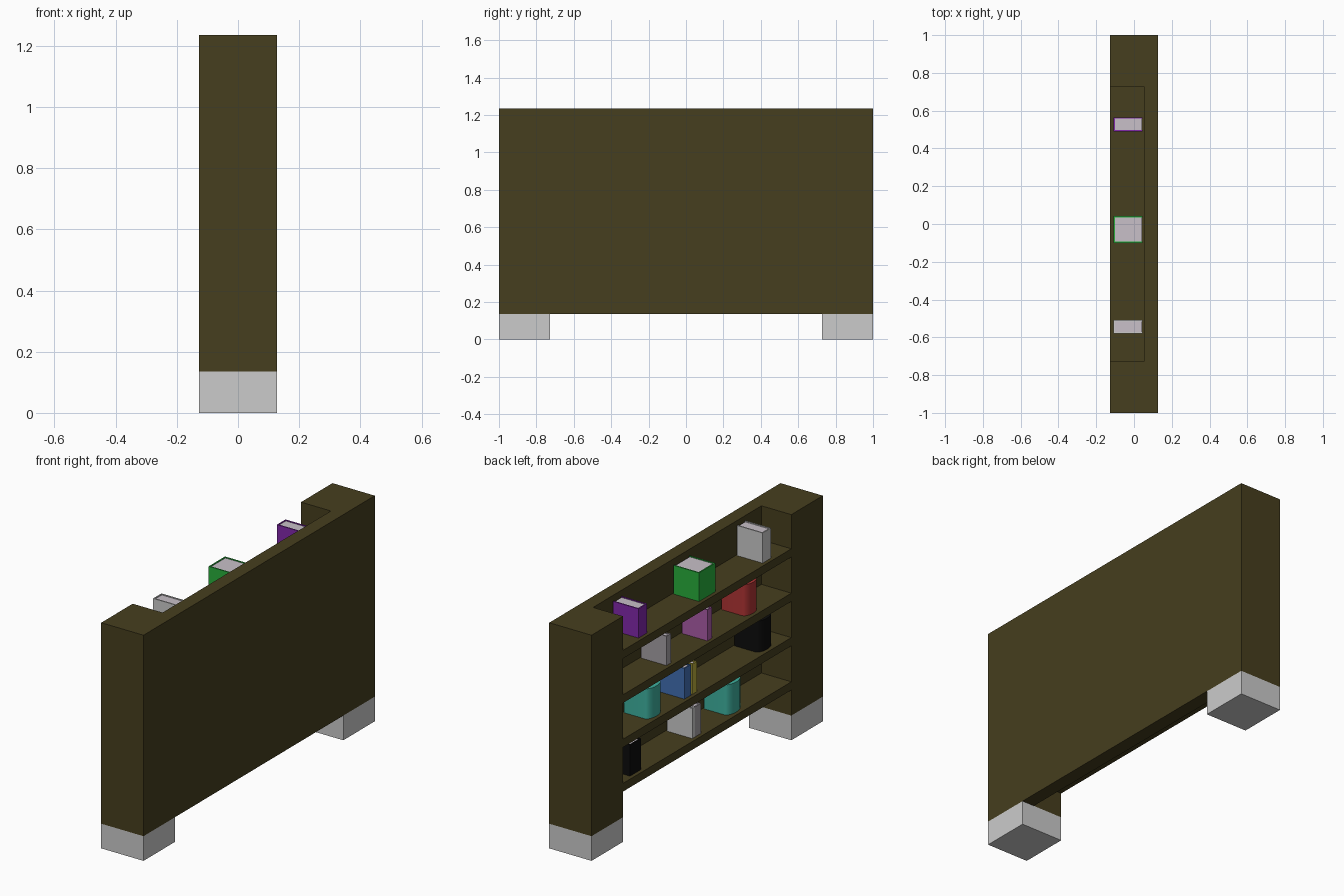
import bpy, bmesh, math

if "Cube" in bpy.data.objects:
    bpy.data.objects.remove(bpy.data.objects["Cube"])

D, POST, FLOOR, TOP = 0.128, 0.728, 0.135, 1.235   # half depth, post inner y, body bottom, body top
PANEL = 0.053                                       # inner face of the back panel


def material(name, rgb):
    """Material from display (sRGB) values 0-255."""
    m = bpy.data.materials.new(name)
    m.diffuse_color = [((c / 255 + 0.055) / 1.055) ** 2.4 for c in rgb] + [1]
    m.use_nodes = True
    m.node_tree.nodes["Principled BSDF"].inputs["Base Color"].default_value = m.diffuse_color
    return m


def prism(name, pts, z0, z1, mat=None):
    """Upright prism: xy outline extruded from z0 to z1."""
    bm = bmesh.new()
    face = bm.faces.new([bm.verts.new((x, y, z0)) for x, y in pts])
    ext = bmesh.ops.extrude_face_region(bm, geom=[face])
    verts = [g for g in ext["geom"] if isinstance(g, bmesh.types.BMVert)]
    bmesh.ops.translate(bm, verts=verts, vec=(0, 0, z1 - z0))
    bmesh.ops.recalc_face_normals(bm, faces=bm.faces)
    me = bpy.data.meshes.new(name)
    bm.to_mesh(me)
    bm.free()
    ob = bpy.data.objects.new(name, me)
    bpy.context.collection.objects.link(ob)
    if mat:
        me.materials.append(mat)
    return ob


def box(name, x0, x1, y0, y1, z0, z1, mat=None):
    return prism(name, [(x0, y0), (x1, y0), (x1, y1), (x0, y1)], z0, z1, mat)


def book(name, y0, y1, z, h, mat, rounded=False):
    """Wrap-around cover with its spine towards -x, plus a recessed page block."""
    front, back, t = -0.108, 0.046, 0.007
    inner = front + t
    if rounded:
        r, mid, half = 0.03, (y0 + y1) / 2, (y1 - y0) / 2
        inner = front + r
        n = 12
        spine = [(front + r - r * math.sin(math.pi * i / n),
                  mid + half * math.cos(math.pi * i / n)) for i in range(n + 1)]
    else:
        spine = [(front, y1), (front, y0)]
    outline = [(back, y1)] + spine + [(back, y0), (back, y0 + t), (inner, y0 + t),
                                      (inner, y1 - t), (back, y1 - t)]
    cover = prism(name + "_cover", outline, z, z + h, mat)
    if rounded:
        bpy.ops.object.select_all(action='DESELECT')
        bpy.context.view_layer.objects.active = cover
        cover.select_set(True)
        bpy.ops.object.shade_smooth_by_angle(angle=math.radians(35))
    box(name + "_pages", inner, back - 0.003, y0 + t, y1 - t, z + 0.004, z + h - 0.004, paper)


wood = material("dark_wood", (70, 62, 30))
paper = material("paper", (200, 192, 200))
purple = material("purple", (130, 40, 172))
green = material("green", (40, 175, 60))
red = material("red", (175, 52, 52))
pink = material("pink", (172, 92, 168))
pale = material("pale", (166, 160, 166))
black = material("black", (12, 12, 12))
blue = material("blue", (66, 112, 180))
yellow = material("yellow", (185, 172, 60))
teal = material("teal", (62, 176, 158))

# Body: two thick posts joined by the back panel
prism("cabinet_body", [(-D, -1), (D, -1), (D, 1), (-D, 1), (-D, POST), (PANEL, POST),
                       (PANEL, -POST), (-D, -POST)], FLOOR, TOP, wood)

# Feet under both posts
for side, a, b in (("left", -1, -POST), ("right", POST, 1)):
    box(side + "_foot", -D, D, a, b, 0, FLOOR)

# Shelves
levels = [0.32, 0.562, 0.805, 1.048]
for i, z in enumerate(levels):
    box(f"shelf_{i + 1}", -D, PANEL, -POST, POST, z - 0.045, z, wood)

# Books: name, y range, shelf, height, cover, rounded spine
books = [
    ("purple_book", 0.49, 0.565, 3, 0.16, purple, False),
    ("green_book", -0.10, 0.042, 3, 0.157, green, False),
    ("grey_book", -0.58, -0.508, 3, 0.165, None, False),
    ("red_book", -0.485, -0.372, 2, 0.17, red, True),
    ("pink_book", -0.07, -0.03, 2, 0.17, pink, False),
    ("pale_book", 0.285, 0.323, 2, 0.16, pale, False),
    ("black_round_book", -0.61, -0.487, 1, 0.17, black, True),
    ("yellow_book", 0.06, 0.098, 1, 0.165, yellow, False),
    ("blue_book", 0.112, 0.168, 1, 0.168, blue, False),
    ("teal_book_a", 0.345, 0.47, 1, 0.165, teal, True),
    ("teal_book_b", -0.345, -0.22, 0, 0.165, teal, True),
    ("pale_book_low", 0.026, 0.076, 0, 0.165, pale, False),
    ("grey_book_low", 0.078, 0.10, 0, 0.165, None, False),
    ("black_book", 0.543, 0.638, 0, 0.17, black, False),
]
for name, y0, y1, level, h, mat, rounded in books:
    book(name, y0, y1, levels[level], h, mat, rounded)
